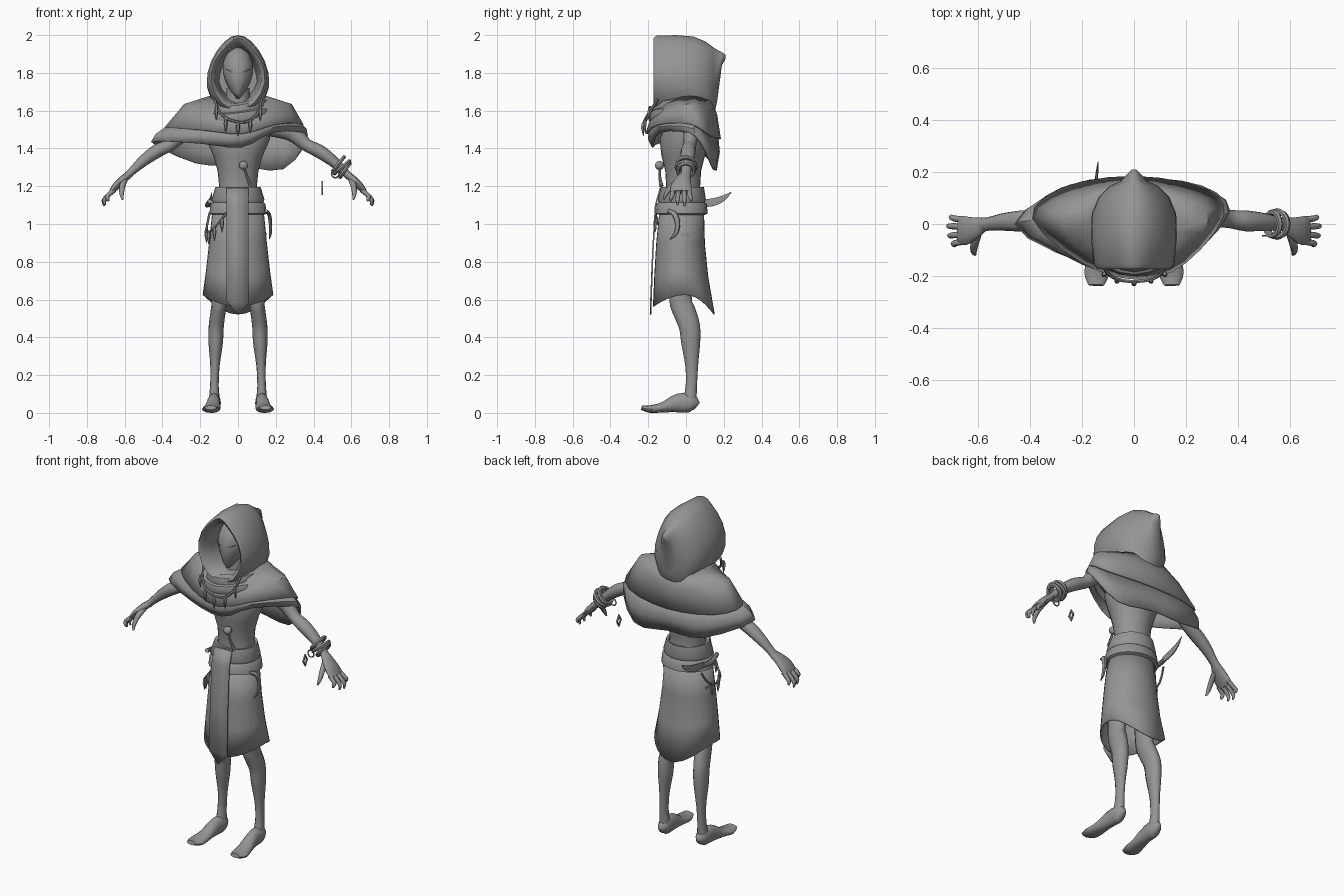
import bpy, math
from mathutils import Vector

grey = bpy.data.materials.new("plain_grey")
grey.diffuse_color = (0.3, 0.3, 0.3, 1)


def make(name, verts, faces, mirror=False, thick=0.0, angle=40):
    me = bpy.data.meshes.new(name)
    me.from_pydata([tuple(v) for v in verts], [], faces)
    me.materials.append(grey)
    ob = bpy.data.objects.new(name, me)
    bpy.context.collection.objects.link(ob)
    bpy.ops.object.select_all(action='DESELECT')
    ob.select_set(True)
    bpy.context.view_layer.objects.active = ob
    bpy.ops.object.mode_set(mode='EDIT')
    bpy.ops.mesh.select_all(action='SELECT')
    bpy.ops.mesh.normals_make_consistent(inside=False)
    bpy.ops.object.mode_set(mode='OBJECT')
    bpy.ops.object.shade_smooth_by_angle(angle=math.radians(angle))
    if thick:
        m = ob.modifiers.new("thickness", 'SOLIDIFY')
        m.thickness = thick
    if mirror:
        ob.modifiers.new("mirror", 'MIRROR')
    return ob


def spline(pts, sub, closed=False):
    """Catmull-Rom through tuples of any length."""
    n, out = len(pts), []
    for i in range(n if closed else n - 1):
        g = lambda k: pts[k % n] if closed else pts[max(0, min(n - 1, k))]
        for s in range(sub):
            t = s / sub
            out.append(tuple(0.5 * (2 * b + (c - a) * t + (2 * a - 5 * b + 4 * c - d) * t * t
                             + (3 * b - a - 3 * c + d) * t ** 3)
                             for a, b, c, d in zip(g(i - 1), g(i), g(i + 1), g(i + 2))))
    return out if closed else out + [tuple(pts[-1])]


def loft(name, rings, caps=(False, False), loop=False, **kw):
    n, verts = len(rings[0]), [v for r in rings for v in r]
    m = len(rings)
    faces = [(r * n + i, r * n + (i + 1) % n, (r + 1) % m * n + (i + 1) % n, (r + 1) % m * n + i)
             for r in range(m if loop else m - 1) for i in range(n)]
    if caps[0]:
        faces.append(tuple(range(n))[::-1])
    if caps[1]:
        faces.append(tuple(range((m - 1) * n, m * n)))
    return make(name, verts, faces, **kw)


def sweep(name, pts, ref=(0, 1, 0), n=12, sub=3, closed=False, **kw):
    """Tube through (x, y, z, side radius, radius along ref)."""
    p = spline(pts, sub, closed)
    rings, ref = [], Vector(ref)
    for i, q in enumerate(p):
        if closed:
            a, b = p[i - 1], p[(i + 1) % len(p)]
        else:
            a, b = p[max(0, i - 1)], p[min(len(p) - 1, i + 1)]
        t = (Vector(b[:3]) - Vector(a[:3])).normalized()
        u = t.cross(ref).normalized()
        v = u.cross(t)
        rings.append([Vector(q[:3]) + u * q[3] * math.cos(2 * math.pi * k / n)
                      + v * q[4] * math.sin(2 * math.pi * k / n) for k in range(n)])
    return loft(name, rings, (not closed, not closed), closed, **kw)


def oval(z, y0, y1, hw, n=24, cx=0):
    return [(cx + hw * math.sin(2 * math.pi * k / n),
             (y0 + y1) / 2 - (y1 - y0) / 2 * math.cos(2 * math.pi * k / n), z) for k in range(n)]


def tooth(name, x, y, z, length, r=0.011):
    sweep(name, [(x, y, z, r * .6, r * .6), (x, y - .004, z - length * .4, r, r),
                 (x, y, z - length, .001, .001)], n=6, sub=2)


# hood: pointed arches lofted from the inner lining over the rim to the tip
def arch(y, hw, z0, z1, point):
    pts = [(0, z0), (.62, z0 + .1 * (z1 - z0)), (1, z0 + .38 * (z1 - z0)),
           (.86, z0 + .68 * (z1 - z0)), (.5 - .15 * point, z0 + .92 * (z1 - z0)), (0, z1)]
    full = [(x * hw, z) for x, z in pts] + [(-x * hw, z) for x, z in pts[4:0:-1]]
    return [(x, y, z) for x, z in spline(full, 2, True)]


loft("hood", [arch(.06, .10, 1.66, 1.90, .3), arch(-.08, .115, 1.64, 1.94, .5),
              arch(-.155, .122, 1.63, 1.955, 1), arch(-.172, .142, 1.605, 1.985, 1),
              arch(-.155, .155, 1.59, 1.997, .8), arch(-.05, .165, 1.57, 2.0, .4),
              arch(.04, .162, 1.55, 1.992, .2), arch(.105, .135, 1.54, 1.965, .1),
              arch(.145, .095, 1.56, 1.935, 0), arch(.165, .052, 1.65, 1.922, 0),
              arch(.19, .028, 1.84, 1.91, 0), arch(.21, .008, 1.875, 1.895, 0)],
     (True, True), angle=60)

# mask face, brow slits and neck
loft("face_mask", [oval(z, f, .06, w, 16) for z, f, w in
     [(1.665, -.11, .012), (1.70, -.128, .04), (1.75, -.138, .066), (1.80, -.14, .08),
      (1.85, -.13, .08), (1.90, -.105, .062), (1.935, -.06, .03)]], (True, True), angle=60)
for s in (1, -1):
    make("eye_slit", [(s * .014, -.143, 1.802), (s * .04, -.134, 1.802), (s * .07, -.108, 1.824),
                      (s * .04, -.136, 1.814), (s * .04, -.122, 1.806)],
         [(0, 1, 3), (1, 2, 3), (0, 4, 1), (1, 4, 2), (2, 4, 3), (3, 4, 0)])
loft("neck", [oval(1.5, -.08, .08, .08, 16), oval(1.72, -.08, .06, .06, 16)])

# shawl layers; control points run front, right, back, left
def ring(pts):
    return spline(pts, 3, True)


neck_ring = ring([(0, -.14, 1.62), (.11, -.11, 1.65), (.145, .02, 1.68), (.1, .12, 1.66),
                  (0, .14, 1.65), (-.1, .12, 1.66), (-.145, .02, 1.68), (-.11, -.11, 1.65)])
shoulder = ring([(0, -.19, 1.55), (.17, -.13, 1.58), (.285, .01, 1.635), (.21, .11, 1.61),
                 (0, .165, 1.58), (-.21, .11, 1.6), (-.285, .01, 1.635), (-.17, -.13, 1.57)])
upper_hem = ring([(.02, -.215, 1.48), (.2, -.15, 1.53), (.345, .03, 1.53), (.28, .135, 1.47),
                  (0, .185, 1.45), (-.28, .14, 1.47), (-.39, .02, 1.51), (-.2, -.15, 1.50)])
loft("shawl_upper", [neck_ring, shoulder, upper_hem], thick=.012)
under = [(x * .92, y * .92, z + .02) for x, y, z in upper_hem]
lower_hem = ring([(.02, -.18, 1.405), (.19, -.135, 1.485), (.37, .05, 1.465), (.24, .15, 1.29),
                  (0, .165, 1.31), (-.22, .15, 1.32), (-.46, .0, 1.435), (-.2, -.15, 1.425)])
mid = [tuple(a * .45 + b * .55 for a, b in zip(p, q)) for p, q in zip(under, lower_hem)]
mid = [(x * 1.05, y * 1.07, z) for x, y, z in mid]
loft("shawl_lower", [under, mid, lower_hem], thick=.01)
for i, (rx, y0, y1, zf, zb, r) in enumerate([(.135, -.15, .12, 1.60, 1.66, .034),
                                            (.165, -.175, .13, 1.565, 1.625, .026)]):
    sweep("cowl_fold", [(rx * math.sin(a), (y0 + y1) / 2 - (y1 - y0) / 2 * math.cos(a),
                         (zf + zb) / 2 - (zb - zf) / 2 * math.cos(a) + .012 * math.sin(2 * a), r, r * 1.2)
                        for a in [k * math.pi / 5 for k in range(10)]],
          ref=(0, 0, 1), n=8, sub=2, closed=True)

# necklace with teeth
sweep("necklace_cord", [(-.125, -.15, 1.66, .007, .007), (-.095, -.195, 1.59, .007, .007),
                        (-.04, -.218, 1.55, .007, .007), (.04, -.218, 1.54, .007, .007),
                        (.1, -.195, 1.58, .007, .007), (.125, -.15, 1.66, .007, .007)], n=6)
for x, y, z in [(-.115, -.19, 1.625), (-.065, -.215, 1.56), (0, -.225, 1.54),
                (.065, -.215, 1.555), (.118, -.19, 1.62)]:
    tooth("necklace_tooth", x, y, z, .075)

# torso, wrapped belt, skirt and front flap
loft("torso", [oval(z, f, b, w) for z, f, b, w in
     [(1.05, -.12, .09, .12), (1.2, -.105, .075, .10), (1.28, -.11, .08, .108),
      (1.36, -.13, .10, .13), (1.45, -.14, .12, .17), (1.55, -.1, .1, .16)]], (True, True), angle=60)
loft("belt", [oval(z, f, b, w) for z, f, b, w in
     [(1.19, -.11, .08, .105), (1.195, -.135, .095, .12), (1.13, -.15, .105, .14),
      (1.115, -.145, .1, .135), (1.105, -.155, .11, .145), (1.055, -.16, .115, .152),
      (1.045, -.13, .09, .13)]])


def skirt_ring(z, f, b, w, drop):
    return [(x, y, z - drop * ((y - .0) / .15) ** 2 * (1.0 if y > 0 else .45))
            for x, y, _ in oval(z, f, b, w, 32)]


loft("skirt", [skirt_ring(1.08, -.14, .095, .135, 0), skirt_ring(.9, -.158, .1, .153, .01),
               skirt_ring(.75, -.168, .118, .17, .05), skirt_ring(.625, -.175, .152, .187, .1)],
     thick=.006)
make("front_flap", [(-.06, -.14, 1.19), (.055, -.14, 1.19), (-.06, -.165, 1.1), (.055, -.165, 1.1),
                    (-.06, -.18, .85), (.055, -.18, .85), (-.06, -.19, .59), (.058, -.19, .58),
                    (0, -.192, .52)],
     [(0, 1, 3, 2), (2, 3, 5, 4), (4, 5, 7, 8, 6)], thick=.008)

# legs and feet
sweep("leg", [(.09, -.02, .95, .06, .07), (.098, -.03, .62, .042, .06), (.105, -.01, .54, .04, .06),
              (.115, .018, .46, .04, .056), (.118, .025, .37, .038, .05), (.122, .03, .25, .025, .034),
              (.125, .028, .14, .023, .03), (.125, .018, .05, .032, .038)], mirror=True, angle=60)
sweep("foot", [(.125, .058, .035, .014, .022), (.125, .03, .05, .034, .047),
               (.128, -.04, .052, .035, .05), (.135, -.12, .03, .042, .028),
               (.143, -.19, .02, .048, .02), (.145, -.235, .028, .03, .012)],
      ref=(0, 0, 1), mirror=True, angle=60)

# arms, palms, fingers and thumbs
sweep("arm", [(.14, .03, 1.53, .06, .06), (.28, .03, 1.49, .05, .045), (.36, .02, 1.42, .034, .035),
              (.43, .012, 1.385, .036, .04), (.5, .008, 1.335, .03, .034), (.56, .0, 1.28, .021, .026),
              (.59, -.005, 1.25, .02, .03)], mirror=True, angle=60)
sweep("palm", [(.575, 0, 1.265, .018, .026), (.61, -.015, 1.235, .021, .042),
               (.645, -.025, 1.20, .02, .055), (.67, -.025, 1.17, .014, .055)], mirror=True, angle=60)
for y0, y1, tip, x in [(-.068, -.08, 1.12, .688), (-.04, -.045, 1.1, .706),
                       (-.01, -.008, 1.095, .71), (.016, .026, 1.12, .7)]:
    sweep("finger", [(.655, y0, 1.18, .013, .012), (.69, (y0 + y1) / 2, 1.15, .012, .012),
                     (x + .002, y1, (1.15 + tip) / 2, .010, .010), (x - .002, y1, tip, .005, .005)],
          n=8, mirror=True, angle=60)
sweep("thumb", [(.60, -.03, 1.235, .016, .018), (.612, -.075, 1.20, .014, .016),
                (.616, -.105, 1.16, .011, .012), (.61, -.118, 1.13, .005, .005)],
      ref=(1, 0, 0), n=8, mirror=True, angle=60)

# bracelets on one wrist and a hanging diamond
ax = Vector((.72, 0, -.69)).normalized()
side = Vector((ax.z, 0, -ax.x))
for d, r, tilt in [(-.025, .046, .1), (.0, .05, -.12), (.022, .043, .15)]:
    pts = []
    for k in range(8):
        a = k * math.pi / 4
        c = Vector((.55, 0, 1.30)) + ax * (d + tilt * r * math.cos(a)) + side * r * math.cos(a)
        pts.append((c.x, c.y + r * math.sin(a), c.z, .011, .011))
    sweep("bracelet", pts, ref=ax, n=6, sub=2, closed=True)
sweep("bracelet_loop", [(.515 + .02 * math.cos(k * math.pi / 3), -.045, 1.265 + .02 * math.sin(k * math.pi / 3),
                         .004, .004) for k in range(6)], n=6, closed=True)
loft("diamond_charm", [[(x, s * .022 * math.cos(a), 1.19 + s * .037 * math.sin(a))
                        for a in [k * math.pi / 2 for k in range(4)]]
                       for x, s in [(.441, 1), (.449, 1), (.449, .6), (.441, .6)]], loop=True)

# chest pin
sweep("chest_pin", [(.03, -.135, 1.31, .007, .007), (.045, -.14, 1.26, .007, .007),
                    (.068, -.13, 1.2, .011, .011)], n=8)
sweep("pin_bead", [(.03, -.14, 1.31 + .024 * math.cos(a), max(.002, .024 * math.sin(a)),
                    max(.002, .024 * math.sin(a))) for a in [k * math.pi / 6 for k in range(7)]],
      sub=1, angle=60)

# curved horn hanging on one hip
sweep("hip_horn", [(.148, -.095, 1.07, .008, .012), (.165, -.06, 1.05, .01, .016),
                   (.172, -.045, 1.0, .009, .014), (.172, -.055, .95, .007, .011),
                   (.165, -.085, .92, .002, .003)], n=8)

# knife, cord and teeth on the other hip
sweep("knife_grip", [(-.15, -.08, 1.12, .012, .012), (-.162, -.01, 1.10, .014, .014),
                     (-.158, .07, 1.105, .012, .012)], ref=(0, 0, 1), n=8)
sweep("knife_blade", [(-.156, .06, 1.107, .006, .02), (-.148, .14, 1.115, .006, .024),
                      (-.142, .2, 1.138, .005, .016), (-.138, .24, 1.17, .001, .002)],
      ref=(0, 0, 1), n=6)
sweep("hip_cord", [(-.06, -.16, 1.06, .006, .006), (-.12, -.14, .985, .006, .006),
                   (-.16, -.06, .955, .006, .006), (-.165, .02, .985, .006, .006),
                   (-.15, .07, 1.06, .006, .006)], n=6)
for x, y, z in [(-.085, -.16, 1.03), (-.125, -.135, .985), (-.155, -.08, .965), (-.167, -.01, .975)]:
    tooth("hip_tooth", x, y, z, .075)
